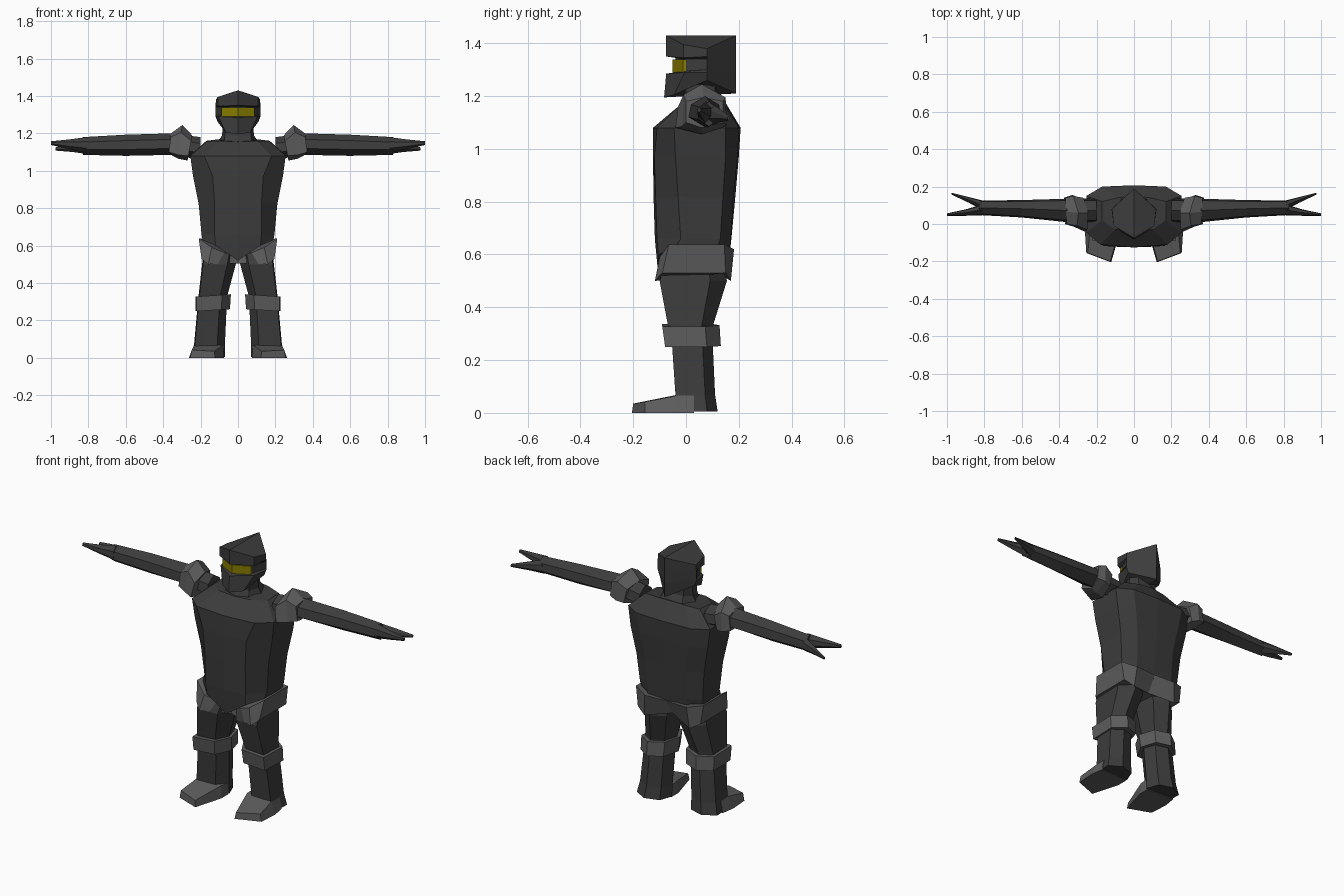
import bpy, bmesh
from mathutils import Vector


def material(name, rgb):
    m = bpy.data.materials.new(name)
    m.diffuse_color = (*rgb, 1)
    return m


DARK = material("dark_suit", (0.045, 0.045, 0.045))
LIGHT = material("grey_armour", (0.11, 0.11, 0.11))
YELLOW = material("yellow_visor", (0.24, 0.2, 0.0))


def loft(name, rings, mat, closed=True):
    """Skin a stack of rings, cap the ends and mirror across x = 0.
    Open rings run from the front centre line to the back centre line."""
    bm = bmesh.new()
    rows = [[bm.verts.new(p) for p in ring] for ring in rings]
    n = len(rows[0])
    for a, b in zip(rows, rows[1:]):
        for i in range(n if closed else n - 1):
            j = (i + 1) % n
            bm.faces.new((a[i], a[j], b[j], b[i]))
    bm.faces.new(rows[0])
    bm.faces.new(rows[-1])
    copy = bmesh.ops.duplicate(bm, geom=bm.verts[:] + bm.edges[:] + bm.faces[:])
    for g in copy["geom"]:
        if isinstance(g, bmesh.types.BMVert):
            g.co.x *= -1
    if not closed:
        bmesh.ops.remove_doubles(bm, verts=bm.verts[:], dist=0.0005)
    bmesh.ops.recalc_face_normals(bm, faces=bm.faces[:])
    mesh = bpy.data.meshes.new(name)
    bm.to_mesh(mesh)
    bm.free()
    mesh.materials.append(mat)
    ob = bpy.data.objects.new(name, mesh)
    bpy.context.collection.objects.link(ob)
    return ob


def half(z, fy, corner, side_f, side_b, back, by):
    """Flat half ring of the trunk at height z."""
    return [(0, fy, z)] + [(x, y, z) for x, y in (corner, side_f, side_b, back)] + [(0, by, z)]


def leg_ring(z, x0, x1, y0, y1, grow=0.0, tilt=0.0):
    """Six-sided leg section with pointed inner side and back ridge."""
    x0, x1, y0, y1 = x0 - grow, x1 + grow, y0 - grow, y1 + grow
    w, d = x1 - x0, y1 - y0
    pts = [(x0 + 0.25 * w, y0), (x1 - 0.03 * w, y0), (x1, y0 + 0.75 * d),
           (x0 + 0.6 * w, y1), (x0 + 0.15 * w, y0 + 0.85 * d), (x0, y0 + 0.4 * d)]
    return [(x, y, z + tilt * (x - x0)) for x, y in pts]


def arm_ring(x, y0, y1, z0, z1, lean=0.0):
    """Six-sided arm section, ridged on top and underneath."""
    yc, d, h = (y0 + y1) / 2, y1 - y0, z1 - z0
    pts = [(yc, z1), (y0 + 0.08 * d, z1 - 0.28 * h), (y0, z0 + 0.3 * h),
           (yc, z0), (y1, z0 + 0.3 * h), (y1 - 0.08 * d, z1 - 0.28 * h)]
    return [(x + lean * (y - yc), y, z) for y, z in pts]


# Trunk with a V-shaped lower edge and sloping shoulders
loft("torso", [
    [(0, -0.105, 0.52), (0.12, -0.105, 0.60), (0.19, -0.04, 0.63),
     (0.19, 0.12, 0.63), (0.12, 0.165, 0.61), (0, 0.165, 0.60)],
    half(0.66, -0.118, (0.125, -0.11), (0.195, -0.02), (0.195, 0.13), (0.12, 0.17), 0.172),
    half(0.82, -0.123, (0.125, -0.115), (0.21, -0.03), (0.21, 0.14), (0.125, 0.18), 0.187),
    half(0.97, -0.125, (0.135, -0.12), (0.24, -0.04), (0.24, 0.15), (0.15, 0.195), 0.20),
    half(1.08, -0.125, (0.18, -0.11), (0.255, -0.045), (0.255, 0.15), (0.17, 0.20), 0.207),
    [(0, -0.035, 1.155), (0.10, -0.03, 1.16), (0.17, 0.02, 1.155),
     (0.17, 0.12, 1.16), (0.09, 0.14, 1.17), (0, 0.15, 1.175)],
], DARK, closed=False)

# Neck
loft("neck", [
    [(0, -0.04, 1.13), (0.075, -0.02, 1.13), (0.11, 0.06, 1.15), (0.07, 0.14, 1.16), (0, 0.15, 1.16)],
    [(0, -0.01, 1.19), (0.07, 0.0, 1.19), (0.085, 0.06, 1.19), (0.06, 0.11, 1.20), (0, 0.125, 1.21)],
    [(0, -0.01, 1.29), (0.07, 0.0, 1.29), (0.08, 0.06, 1.29), (0.06, 0.11, 1.29), (0, 0.12, 1.29)],
], DARK, closed=False)

# Helmet with recessed eye slot and a crest ridge
loft("helmet", [
    [(0, -0.083, 1.195), (0.065, -0.045, 1.205), (0.108, 0.08, 1.26), (0, 0.19, 1.21)],
    [(0, -0.075, 1.285), (0.105, -0.005, 1.29), (0.12, 0.08, 1.29), (0, 0.19, 1.29)],
    [(0, -0.04, 1.29), (0.088, 0.0, 1.295), (0.12, 0.08, 1.30), (0, 0.19, 1.30)],
    [(0, -0.04, 1.345), (0.088, 0.0, 1.34), (0.12, 0.08, 1.34), (0, 0.19, 1.34)],
    [(0, -0.075, 1.35), (0.108, -0.01, 1.345), (0.12, 0.08, 1.35), (0, 0.19, 1.35)],
    [(0, -0.075, 1.43), (0.108, -0.01, 1.395), (0.118, 0.08, 1.38), (0, 0.19, 1.43)],
], DARK, closed=False)

# Eye slot
loft("visor", [[(0, -0.052, z), (0.088, -0.012, z), (0.088, 0.01, z), (0, 0.01, z)]
               for z in (1.29, 1.338)], YELLOW, closed=False)

# Hip armour, dipping at front and back
loft("hip_armour", [
    [(0, -0.06, 0.505), (0.16, -0.118, 0.50), (0.195, -0.09, 0.53),
     (0.195, 0.15, 0.53), (0.14, 0.17, 0.50), (0, 0.12, 0.53)],
    [(0, -0.06, 0.53), (0.14, -0.10, 0.59), (0.21, -0.065, 0.638),
     (0.21, 0.145, 0.638), (0.13, 0.182, 0.62), (0, 0.175, 0.62)],
], LIGHT, closed=False)

# Legs
loft("legs", [
    leg_ring(0.005, 0.07, 0.25, -0.04, 0.12),
    leg_ring(0.07, 0.07, 0.235, -0.04, 0.11),
    leg_ring(0.29, 0.06, 0.215, -0.055, 0.10),
    leg_ring(0.34, 0.055, 0.21, -0.07, 0.105),
    leg_ring(0.50, 0.012, 0.192, -0.10, 0.155),
    leg_ring(0.56, 0.0, 0.185, -0.08, 0.14),
], DARK)

# Knee bands
loft("knee_bands", [
    leg_ring(0.26, 0.055, 0.215, -0.067, 0.12, 0.012, -0.06),
    leg_ring(0.34, 0.05, 0.215, -0.078, 0.115, 0.012, -0.07),
], LIGHT)

# Feet, turned slightly outward
loft("feet", [
    [(0.075, 0.02, 0), (0.25, 0.03, 0), (0.238, 0.03, 0.065), (0.075, 0.02, 0.065)],
    [(0.075, -0.04, 0), (0.262, -0.045, 0), (0.236, -0.035, 0.065), (0.08, -0.035, 0.068)],
    [(0.122, -0.205, 0), (0.255, -0.155, 0), (0.247, -0.155, 0.042), (0.127, -0.2, 0.035)],
], LIGHT)

# Arms
loft("arms", [
    arm_ring(0.20, 0.01, 0.135, 1.06, 1.18),
    arm_ring(0.36, 0.01, 0.135, 1.085, 1.2),
    arm_ring(0.60, 0.035, 0.128, 1.08, 1.193),
    arm_ring(0.83, 0.048, 0.125, 1.085, 1.18),
], DARK)

# Forked hands: front and back prong
loft("front_fingers", [
    arm_ring(0.81, 0.046, 0.105, 1.095, 1.18),
    arm_ring(0.90, 0.044, 0.078, 1.115, 1.168),
    arm_ring(1.0, 0.043, 0.057, 1.138, 1.158),
], DARK)
loft("back_fingers", [
    arm_ring(0.81, 0.075, 0.126, 1.09, 1.17),
    arm_ring(0.88, 0.112, 0.143, 1.10, 1.152),
    arm_ring(0.975, 0.157, 0.167, 1.108, 1.125),
], DARK)

# Shoulder armour: angular collars round the arms, peaked on top
loft("shoulder_armour", [
    [(0.245, 0.06, 1.19), (0.25, -0.03, 1.16), (0.265, -0.04, 1.08),
     (0.27, 0.06, 1.055), (0.29, 0.14, 1.08), (0.27, 0.14, 1.16)],
    [(0.297, 0.06, 1.245), (0.305, -0.01, 1.205), (0.32, -0.015, 1.085),
     (0.32, 0.06, 1.065), (0.33, 0.155, 1.09), (0.325, 0.15, 1.195)],
    [(0.365, 0.065, 1.195), (0.36, 0.0, 1.18), (0.37, 0.0, 1.10),
     (0.35, 0.06, 1.08), (0.375, 0.14, 1.10), (0.365, 0.14, 1.18)],
], LIGHT)
